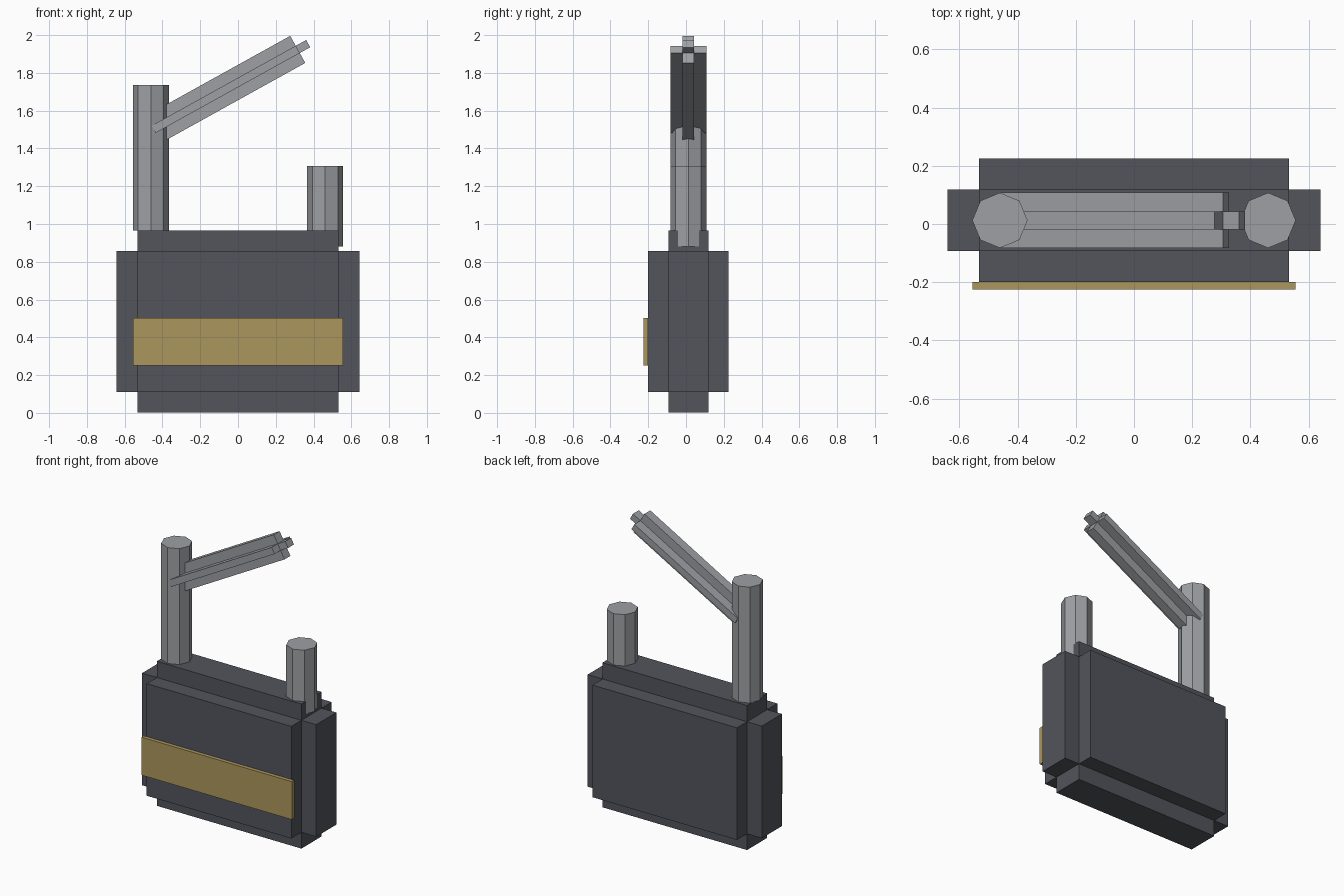
import bpy
import bmesh
from math import radians
from mathutils import Matrix, Vector

if "Cube" in bpy.data.objects:
    bpy.data.objects.remove(bpy.data.objects["Cube"])

MID_Y = 0.0125  # body and shackle share this depth centre


def material(name, rgb):
    m = bpy.data.materials.new(name)
    m.diffuse_color = (*rgb, 1)
    m.use_nodes = True
    m.node_tree.nodes["Principled BSDF"].inputs["Base Color"].default_value = m.diffuse_color
    return m


DARK = material("dark_casing", (0.084, 0.089, 0.107))
GOLD = material("brass", (0.41, 0.31, 0.11))
STEEL = material("steel", (0.34, 0.35, 0.37))


def make_object(name, bm, mat, location, rot_y=0):
    mesh = bpy.data.meshes.new(name)
    bm.to_mesh(mesh)
    bm.free()
    mesh.materials.append(mat)
    ob = bpy.data.objects.new(name, mesh)
    ob.location = location
    ob.rotation_euler.y = rot_y
    bpy.context.collection.objects.link(ob)
    return ob


def boxes(name, sizes, mat, location, rot_y=0):
    """One object made of concentric boxes."""
    bm = bmesh.new()
    for s in sizes:
        bmesh.ops.create_cube(bm, size=1, matrix=Matrix.Diagonal((*s, 1)))
    return make_object(name, bm, mat, location, rot_y)


def stepped_block(name, full, inner, mat, location, rot_y=0):
    """Block with notched edges: full size on one axis at a time."""
    sizes = [[full[j] if j == i else inner[j] for j in range(3)] for i in range(3)]
    return boxes(name, sizes, mat, location, rot_y)


def post(name, x, z0, z1):
    """Octagonal upright with corners on the axes."""
    bm = bmesh.new()
    bmesh.ops.create_cone(bm, cap_ends=True, segments=8, radius1=0.095,
                          radius2=0.095, depth=z1 - z0)
    return make_object(name, bm, STEEL, Vector((x, MID_Y, (z0 + z1) / 2)))


# lock body with stepped edges
stepped_block("lock_body", (1.284, 0.425, 0.963), (1.066, 0.212, 0.747), DARK,
              (0, MID_Y, 0.483))

# brass band across the front
boxes("front_band", [(1.11, 0.025, 0.253)], GOLD, (0, -0.2125, 0.377))

# shackle uprights
post("long_post", -0.461, 0.965, 1.737)
post("short_post", 0.461, 0.88, 1.307)

# swung-open shackle bar, cross-shaped in section
stepped_block("shackle_bar", (0.998, 0.19, 0.164), (0.872, 0.062, 0.044), STEEL,
              (-0.065, MID_Y, 1.713), radians(-29))
